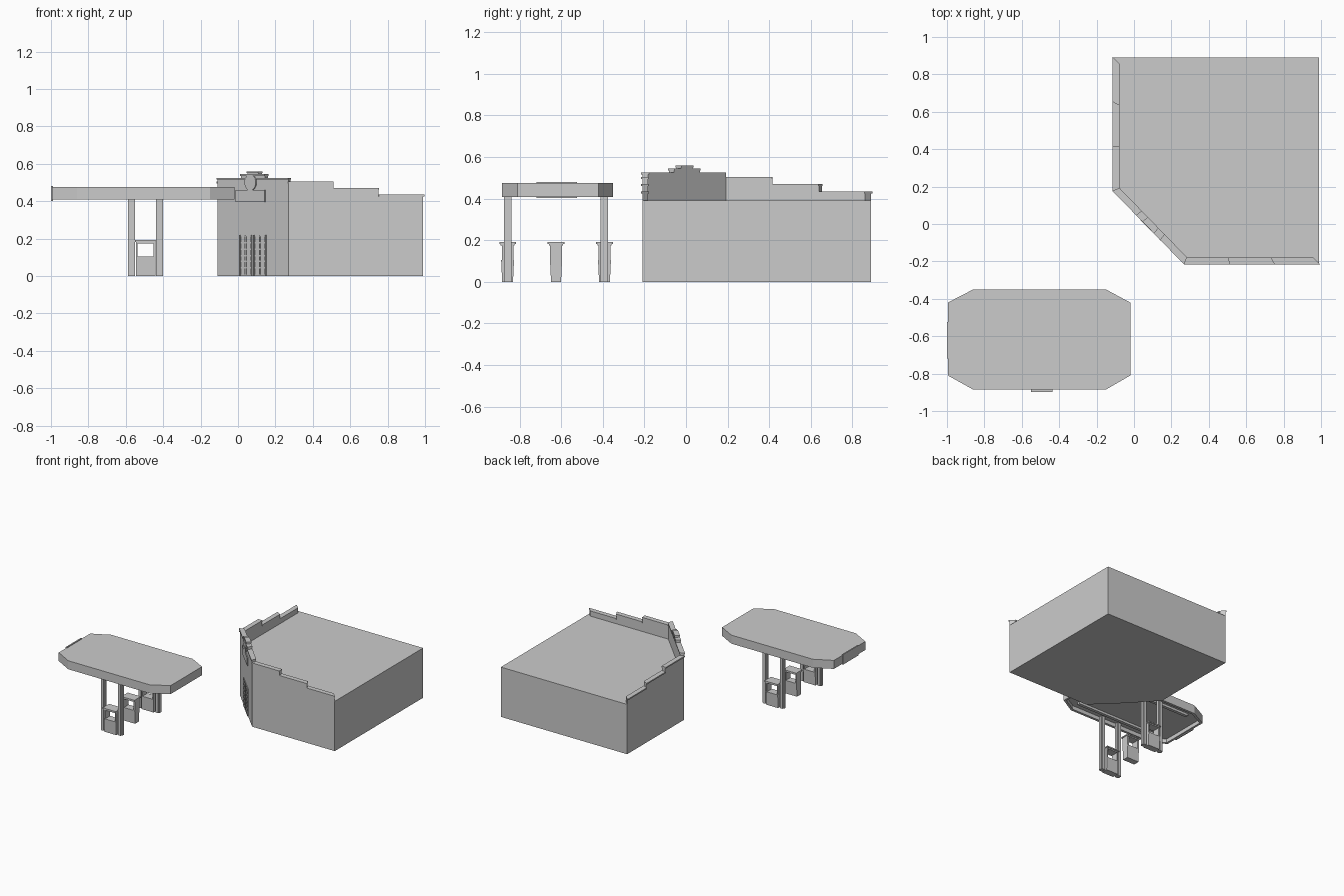
import bpy, bmesh, math
from mathutils import Vector, Matrix

if "Cube" in bpy.data.objects:
    bpy.data.objects.remove(bpy.data.objects["Cube"])


def finish(name, bm):
    bmesh.ops.recalc_face_normals(bm, faces=bm.faces)
    me = bpy.data.meshes.new(name)
    bm.to_mesh(me)
    bm.free()
    ob = bpy.data.objects.new(name, me)
    bpy.context.collection.objects.link(ob)
    return ob


def add_prism(bm, pts, z0, z1):
    lo = [bm.verts.new((x, y, z0)) for x, y in pts]
    hi = [bm.verts.new((x, y, z1)) for x, y in pts]
    n = len(pts)
    for i in range(n):
        j = (i + 1) % n
        bm.faces.new((lo[i], lo[j], hi[j], hi[i]))
    bottom = bm.faces.new(lo[::-1])
    bm.faces.new(hi)
    return bottom


def add_box(bm, x0, x1, y0, y1, z0, z1):
    add_prism(bm, [(x0, y0), (x1, y0), (x1, y1), (x0, y1)], z0, z1)


def box(name, *b):
    bm = bmesh.new()
    add_box(bm, *b)
    return finish(name, bm)


# Store body
LEFT, RIGHT, FRONT, BACK = -0.11, 0.99, -0.21, 0.89
CORNER_A, CORNER_B = (LEFT, 0.18), (0.27, FRONT)
bm = bmesh.new()
add_prism(bm, [(LEFT, BACK), CORNER_A, CORNER_B, (RIGHT, FRONT), (RIGHT, BACK)], 0, 0.392)
finish("store_body", bm)


# Stepped parapet: walls follow the left, diagonal and front edges
def edge_point(wall, t, d):
    """Point at fraction t of a wall, offset inward by d with mitred corners."""
    c = [Vector((LEFT + d, BACK - d)),
         Vector((LEFT + d, CORNER_A[1] + 0.41 * d)),
         Vector((CORNER_B[0] + 0.41 * d, FRONT + d)),
         Vector((RIGHT - d, FRONT + d))]
    return c[wall].lerp(c[wall + 1], t)


def wall_piece(bm, wall, t0, t1, d0, d1, z0, z1):
    pts = [edge_point(wall, t0, d0), edge_point(wall, t1, d0),
           edge_point(wall, t1, d1), edge_point(wall, t0, d1)]
    add_prism(bm, [(p.x, p.y) for p in pts], z0, z1)


walls, caps = bmesh.new(), bmesh.new()
heights = [0.435, 0.47, 0.505]
pieces = [(1, 0, 1, 0.392, 0.525)]
for i, h in enumerate(heights):
    pieces.append((0, i / 3, (i + 1) / 3, 0.392, h))
    pieces.append((2, 1 - (i + 1) / 3, 1 - i / 3, 0.392, h))
# stepped pediment over the entrance
pieces += [(1, 0.33, 0.67, 0.525, 0.545), (1, 0.42, 0.58, 0.545, 0.56)]
for w, t0, t1, z0, z1 in pieces:
    wall_piece(walls, w, t0, t1, 0, 0.028, z0, z1 - 0.01)
    wall_piece(caps, w, t0, t1, -0.006, 0.032, z1 - 0.01, z1)
finish("parapet_walls", walls)
finish("parapet_caps", caps)

# Entrance details, built flat then turned onto the diagonal wall (-y is outward)
to_diagonal = (Matrix.Translation((0.08, -0.015, 0))
               @ Matrix.Rotation(math.atan2(-0.39, 0.38), 4, 'Z'))
sign = box("entrance_sign_panel", -0.125, 0.095, -0.007, 0.002, 0.395, 0.46)
sign.matrix_world = to_diagonal

bm = bmesh.new()
bmesh.ops.create_cone(bm, cap_ends=True, segments=32, radius1=0.043, radius2=0.043, depth=0.008,
                      matrix=Matrix.Translation((-0.015, -0.003, 0.5)) @ Matrix.Rotation(math.pi / 2, 4, 'X'))
disc = finish("round_sign_disc", bm)
disc.matrix_world = to_diagonal

for side, x0 in (("left", -0.1), ("right", 0.008)):
    bm = bmesh.new()
    w = 0.094
    for x in (0, w / 2 - 0.004, w - 0.008):
        add_box(bm, x0 + x, x0 + x + 0.008, -0.006, 0.002, 0, 0.218)
    for z in (0, 0.04, 0.075, 0.105, 0.14, 0.175, 0.21):
        add_box(bm, x0, x0 + w, -0.005, 0.002, z, z + 0.008)
    door = finish(side + "_door_frame", bm)
    door.matrix_world = to_diagonal

# Canopy: chamfered slab with a recessed underside
bm = bmesh.new()
outline = [(-0.995, -0.42), (-0.86, -0.35), (-0.15, -0.35), (-0.02, -0.42),
           (-0.02, -0.81), (-0.15, -0.885), (-0.86, -0.885), (-0.995, -0.81)]
bottom = add_prism(bm, outline[::-1], 0.408, 0.475)
bmesh.ops.recalc_face_normals(bm, faces=bm.faces)
bmesh.ops.inset_region(bm, faces=[bottom], thickness=0.02)
bmesh.ops.translate(bm, verts=bottom.verts[:], vec=(0, 0, 0.0001))
walls = bmesh.ops.extrude_face_region(bm, geom=[bottom])
top_verts = [v for v in walls["geom"] if isinstance(v, bmesh.types.BMVert)]
bmesh.ops.translate(bm, verts=top_verts, vec=(0, 0, 0.03))
if bottom.is_valid:
    bmesh.ops.delete(bm, geom=[bottom], context='FACES_ONLY')
finish("canopy_slab", bm)
box("canopy_end_sign", -1.0, -0.99, -0.72, -0.525, 0.402, 0.481)
for i, y in enumerate((-0.80, -0.435)):
    box(f"canopy_light_rail_{i + 1}", -0.86, -0.15, y - 0.012, y + 0.012, 0.42, 0.44)

# Canopy columns with notched corners
a, b = 0.018, 0.011
notched = [(-a, -b), (-b, -b), (-b, -a), (b, -a), (b, -b), (a, -b),
           (a, b), (b, b), (b, a), (-b, a), (-b, b), (-a, b)]
for y in (-0.858, -0.392):
    for x in (-0.569, -0.42):
        bm = bmesh.new()
        add_prism(bm, [(x + px, y + py) for px, py in notched], 0, 0.44)
        finish("canopy_column", bm)

# Fuel pumps: cabinet, two side posts and an overhanging cap
for y, half in ((-0.858, 0.031), (-0.625, 0.029), (-0.392, 0.031)):
    bm = bmesh.new()
    cx = -0.494
    prof = [(-half + 0.005, 0), (half - 0.005, 0), (half, 0.105), (-half, 0.105)]
    ends = [[bm.verts.new((cx + s * 0.052, y + py, pz)) for py, pz in prof] for s in (-1, 1)]
    for i in range(4):
        j = (i + 1) % 4
        bm.faces.new((ends[0][i], ends[0][j], ends[1][j], ends[1][i]))
    bm.faces.new(ends[0])
    bm.faces.new(ends[1])
    for s in (-1, 1):
        px = cx + s * 0.047
        add_box(bm, px - 0.005, px + 0.005, y - 0.028, y + 0.028, 0.105, 0.18)
    finish("fuel_pump_body", bm)
    box("fuel_pump_cap", cx - 0.057, cx + 0.057, y - 0.04, y + 0.04, 0.183, 0.192)
    box("fuel_pump_cap_base", cx - 0.052, cx + 0.052, y - 0.033, y + 0.033, 0.174, 0.183)
